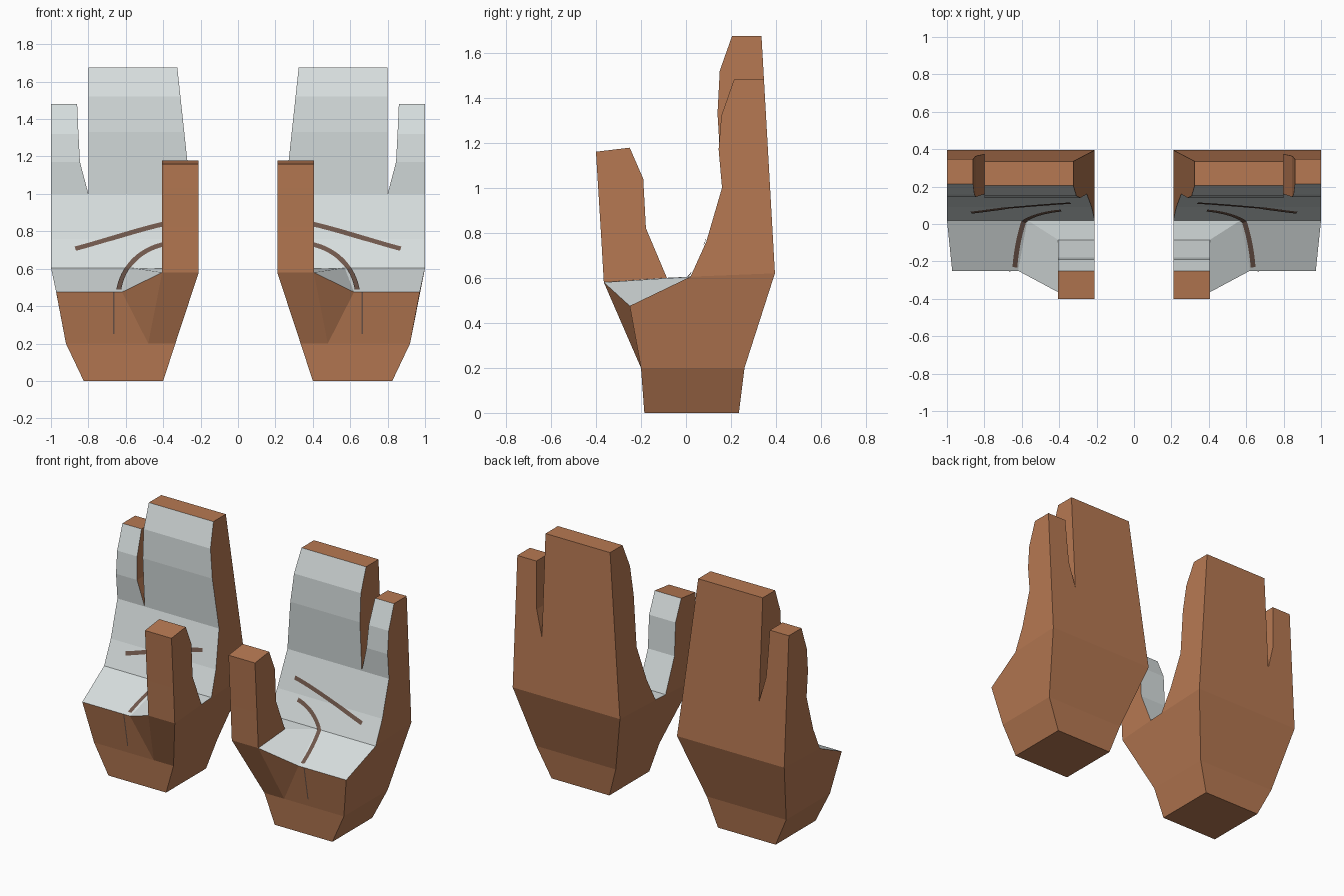
import bpy, bmesh
from mathutils import Vector

if "Cube" in bpy.data.objects:
    bpy.data.objects.remove(bpy.data.objects["Cube"])


def material(name, rgb):
    m = bpy.data.materials.new(name)
    m.diffuse_color = (*rgb, 1)
    m.use_nodes = True
    m.node_tree.nodes["Principled BSDF"].inputs["Base Color"].default_value = m.diffuse_color
    return m


SKIN = material("brown skin", (0.47, 0.19, 0.085))
PALM = material("pale palm", (0.68, 0.73, 0.73))
CREASE = material("dark crease", (0.16, 0.095, 0.07))


def finish(name, bm, mats, recalc=True):
    """Turn a bmesh into an object mirrored to the second hand."""
    if recalc:
        bmesh.ops.recalc_face_normals(bm, faces=bm.faces)
    me = bpy.data.meshes.new(name)
    bm.to_mesh(me)
    bm.free()
    for m in mats:
        me.materials.append(m)
    ob = bpy.data.objects.new(name, me)
    bpy.context.collection.objects.link(ob)
    mod = ob.modifiers.new("other hand", 'MIRROR')
    mod.use_mirror_merge = False
    return ob


def digit(name, rows, palm_side, cap=True):
    """Loft of four-sided sections: x0, x1, front y, front z, back y, back z."""
    bm = bmesh.new()
    rings = [[bm.verts.new(p) for p in ((x0, yf, zf), (x1, yf, zf), (x1, yb, zb), (x0, yb, zb))]
             for x0, x1, yf, zf, yb, zb in rows]
    for a, b in zip(rings, rings[1:]):
        for i in range(4):
            j = (i + 1) % 4
            f = bm.faces.new((a[i], a[j], b[j], b[i]))
            f.material_index = int(i == palm_side)
    if cap:
        bm.faces.new(rings[-1])
    return finish(name, bm, (SKIN, PALM))


def back_y(z):
    return 0.395 - 0.06 * (z - 0.62) / 1.06


def inner_x(z):
    return 0.21 + 0.115 * (z - 0.61) / 1.07


# heel of the hand with the sloping palm floor
bm = bmesh.new()
pts = dict(
    a0=(.40, -.185, 0), a1=(.825, -.185, 0), a2=(.825, .235, 0), a3=(.40, .235, 0),
    b0=(.335, -.2, .2), bm=(.48, -.2, .2), b1=(.92, -.2, .2), b2=(.92, .26, .2), b3=(.335, .26, .2),
    back_out=(1, .395, .62), back_in=(.21, .395, .62),
    mid_in=(.21, .02, .605), mid=(.57, .02, .605), mid_out=(1, .02, .605),
    lip_out=(.972, -.25, .475), lip=(.62, -.25, .475),
    tf_out=(.405, -.365, .58), tf_in=(.21, -.365, .58), tb_out=(.405, -.085, .6), tb_in=(.21, -.085, .6))
v = {k: bm.verts.new(p) for k, p in pts.items()}
skin_faces = ["a3 a2 a1 a0", "a0 a1 b1 bm b0", "a1 a2 b2 b1", "a2 a3 b3 b2", "a3 a0 b0 b3",
              "b0 bm tf_out tf_in", "bm lip tf_out", "bm b1 lip_out lip",
              "b1 b2 back_out mid_out lip_out", "b2 b3 back_in back_out",
              "b3 b0 tf_in tb_in mid_in back_in"]
palm_faces = ["lip lip_out mid_out mid", "tf_out lip mid tb_out", "tb_in tb_out mid mid_in"]
for idx, group in enumerate((skin_faces, palm_faces)):
    for names in group:
        bm.faces.new([v[n] for n in names.split()]).material_index = idx
finish("hand_heel", bm, (SKIN, PALM))

# upright palm, the joined fingers and the little finger
digit("upper_palm", [(.21, 1, .02, .605, .395, .62)] +
      [(inner_x(z), 1, y, z, back_y(z), z) for y, z in ((.09, .76), (.16, 1.0))], 0, cap=False)
digit("joined_fingers", [(inner_x(z), .8, y, z, back_y(z), z)
                         for y, z in ((.16, 1.0), (.14, 1.33), (.15, 1.52), (.205, 1.675))], 0)
digit("little_finger", [(x, 1, y, z, back_y(z), z) for x, y, z in
                        ((.8, .16, 1.0), (.845, .145, 1.17), (.853, .157, 1.32), (.86, .213, 1.48))], 0)

# thumb, palm side facing the fingers
digit("thumb", [(.21, .405, -.365, .58, -.085, .6), (.21, .405, -.379, .82, -.178, .82),
                (.21, .405, -.392, 1.03, -.19, 1.04), (.21, .405, -.4, 1.16, -.25, 1.178)], 2)


# palm creases: thin ribbons lying on the palm slope
SLOPE = [(-.25, .475), (.02, .605), (.09, .76), (.16, 1.0)]


def on_palm(x, z):
    for (y0, z0), (y1, z1) in zip(SLOPE, SLOPE[1:]):
        if z <= z1:
            break
    n = Vector((0, z0 - z1, y1 - y0)).normalized()
    return Vector((x, y0 + (y1 - y0) * (z - z0) / (z1 - z0), z)) + n * 0.005, n


def ribbon(name, path, half):
    """path holds (position, surface normal) pairs."""
    bm = bmesh.new()
    prev = None
    for i, (p, n) in enumerate(path):
        t = path[min(i + 1, len(path) - 1)][0] - path[max(i - 1, 0)][0]
        s = t.cross(n).normalized() * half
        pair = (bm.verts.new(p - s), bm.verts.new(p + s))
        if prev:
            bm.faces.new((prev[0], prev[1], pair[1], pair[0]))
        prev = pair
    bmesh.ops.recalc_face_normals(bm, faces=bm.faces)
    if sum(f.normal.dot(path[0][1]) for f in bm.faces) < 0:
        bmesh.ops.reverse_faces(bm, faces=bm.faces)
    finish(name, bm, (CREASE,), recalc=False)


def bezier(a, b, c, d, n=16):
    for i in range(n + 1):
        t = i / n
        yield [(1 - t)**3 * p + 3 * t * (1 - t)**2 * q + 3 * t * t * (1 - t) * r + t**3 * s
               for p, q, r, s in zip(a, b, c, d)]


ribbon("upper_crease", [on_palm(x, z) for x, z in
                        bezier((.34, .85), (.5, .82), (.7, .75), (.87, .705))], 0.013)
ribbon("thumb_crease", [on_palm(x, z) for x, z in
                        bezier((.39, .73), (.54, .70), (.62, .59), (.637, .485))], 0.013)
ribbon("front_crease", [(Vector((.664, -.2 - .05 * (z - .2) / .275 - .003, z)), Vector((0, -1, 0)))
                        for z in (.25, .475)], 0.004)
